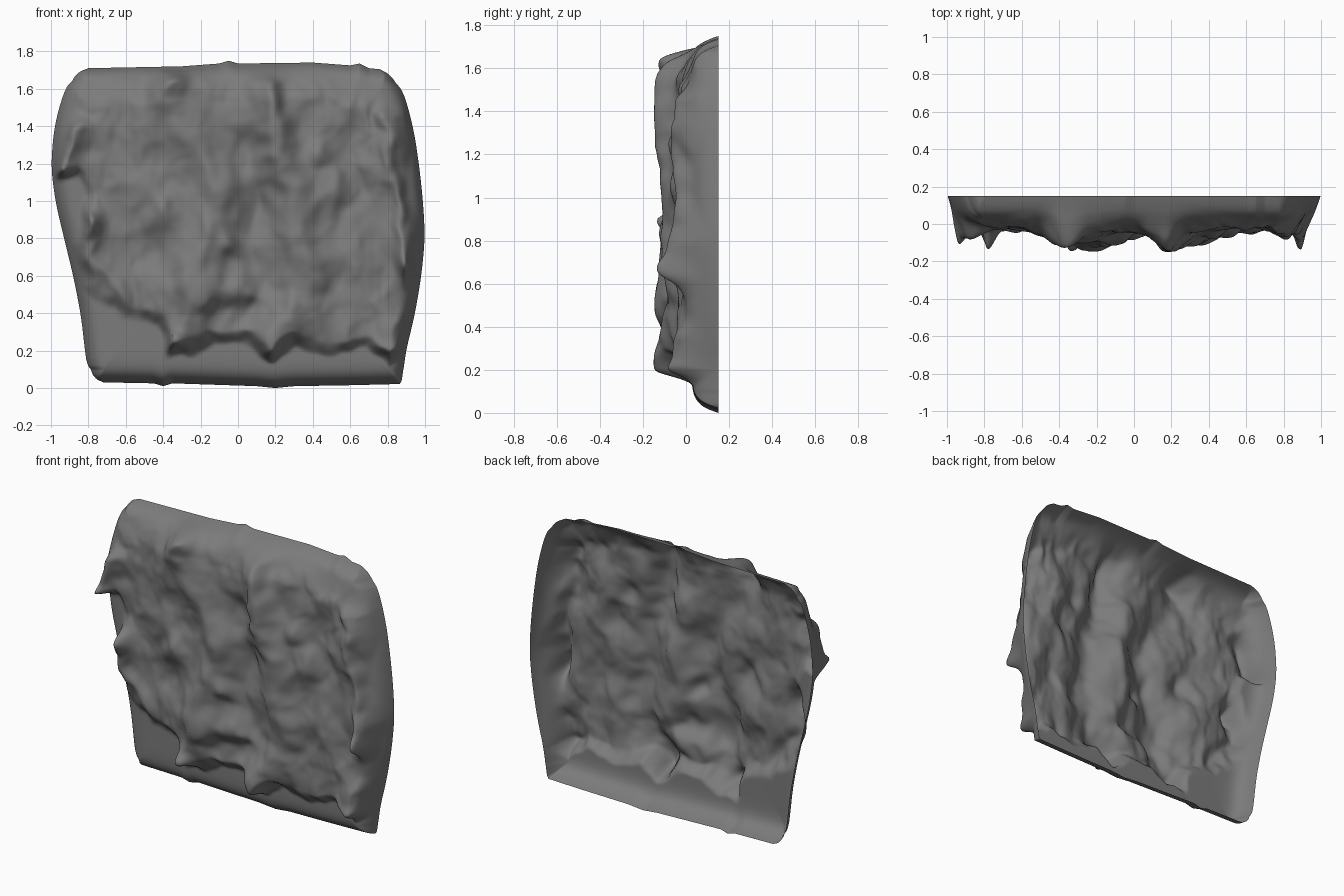
import bpy, bmesh, math
from mathutils import Vector, noise

if "Cube" in bpy.data.objects:
    bpy.data.objects.remove(bpy.data.objects["Cube"])

NX, NZ = 180, 170

# Outline: half-silhouettes as (height fraction, x) and edges as (x, z)
LEFT = [(0, -.72), (.012, -.77), (.035, -.8), (.06, -.81), (.22, -.84), (.34, -.88), (.46, -.93),
        (.57, -.975), (.68, -1.0), (.8, -.985), (.9, -.945), (.96, -.905), (.985, -.87), (1, -.8)]
RIGHT = [(0, .865), (.015, .88), (.1, .895), (.22, .945), (.34, .98), (.46, 1.0), (.57, .99),
         (.68, .97), (.8, .94), (.9, .90), (.95, .87), (.98, .83), (1, .76)]
TOP = [(-1, 1.7), (-.8, 1.71), (-.3, 1.72), (-.1, 1.735), (-.05, 1.75), (0, 1.735), (.4, 1.74),
       (.6, 1.725), (.65, 1.735), (.7, 1.71), (1, 1.68)]
BOTTOM = [(-1, .04), (-.7, .03), (-.45, .025), (-.4, .01), (-.35, .025), (.1, .01), (.2, 0),
          (.3, .01), (.6, .015), (1, .025)]

# Boundary of the rocky area, seen from the front
ROCK = [(-.95, 1.36), (-.98, 1.13), (-.86, 1.13), (-.79, 1.03), (-.84, .9), (-.87, .78), (-.82, .56),
        (-.62, .42), (-.43, .37), (-.40, .18), (-.28, .17), (-.15, .27), (.04, .24), (.18, .14),
        (.3, .24), (.7, .22), (.8, .14), (.88, .2), (.92, .6), (.97, .8), (.91, 1.0), (.89, 1.47),
        (.75, 1.56), (.2, 1.67), (-.15, 1.68), (-.4, 1.69), (-.5, 1.6), (-.85, 1.57)]

# Ridges: (path, width, height)
RIDGES = [
    ([(-.35, 1.6), (-.28, 1.4), (-.2, 1.22), (-.14, 1.08), (-.16, .9), (-.17, .7), (-.22, .48), (-.34, .25)], .12, .08),
    ([(.18, 1.52), (.21, 1.27), (.3, 1.06), (.35, .8), (.35, .55), (.27, .36), (.19, .22)], .12, .085),
    ([(.18, 1.58), (.2, 1.25)], .05, .04),
    ([(-.35, .5), (-.1, .52), (.02, .5)], .07, .04),
    ([(-.45, 1.5), (-.5, 1.2), (-.42, .94), (-.3, .72)], .09, .035),
    ([(.83, 1.45), (.84, 1.15), (.88, .9), (.89, .66)], .055, .05),
    ([(.6, .7), (.75, .45), (.82, .22)], .09, .03),
    ([(.45, 1.25), (.5, 1.05)], .08, .04),
    ([(-.85, 1.35), (-.93, 1.16)], .06, .07),
    ([(-.8, .9), (-.8, .7), (-.65, .5)], .06, .045),
]
# Single lumps and hollows: (x, z, width, height)
LUMPS = [(-.35, 1.66, .055, .1), (-.94, 1.15, .045, .07), (-.81, .87, .05, .08), (.89, .67, .055, .07),
         (.45, 1.25, .06, .03), (-.05, .77, .06, .04), (-.41, .93, .07, .03), (-.34, .23, .06, .06),
         (.18, .2, .07, .07), (.82, .2, .06, .05),
         (.11, .97, .13, -.035), (.1, .66, .1, -.03), (-.55, .75, .16, -.03), (.62, 1.05, .15, -.02),
         (0, 1.3, .11, -.025), (.6, 1.4, .13, -.015), (.1, .4, .09, -.03)]


def lerp_table(tab, t):
    for (a, p), (b, q) in zip(tab, tab[1:]):
        if t <= b:
            return p + (q - p) * max(0, (t - a) / (b - a))
    return tab[-1][1]


def smooth_table(tab, t, r):
    # local averaging rounds the joints of the profile
    return sum(lerp_table(tab, max(tab[0][0], min(tab[-1][0], t + k * r))) for k in (-1, -.5, 0, .5, 1)) / 5


def seg_dist(x, z, a, b):
    dx, dz = b[0] - a[0], b[1] - a[1]
    k = max(0, min(1, ((x - a[0]) * dx + (z - a[1]) * dz) / (dx * dx + dz * dz)))
    return math.hypot(x - a[0] - k * dx, z - a[1] - k * dz)


def rock_mask(x, z):
    inside, d = False, 9
    for a, b in zip(ROCK, ROCK[1:] + ROCK[:1]):
        d = min(d, seg_dist(x, z, a, b))
        if (a[1] > z) != (b[1] > z) and x < (b[0] - a[0]) * (z - a[1]) / (b[1] - a[1]) + a[0]:
            inside = not inside
    width = .075 + .11 * max(0, min(1, (z - 1.25) / .2))
    s = max(0, min(1, .4 + (d if inside else -d) / width))
    return s * s * (3 - 2 * s)


def relief(x, z):
    # broad base, ridges and lumps, then two scales of rock texture
    h = .042 + .012 * math.exp(-(x / .5) ** 2)
    for path, width, height in RIDGES:
        d = min(seg_dist(x, z, a, b) for a, b in zip(path, path[1:]))
        h += height * math.exp(-(d / width) ** 2)
    for lx, lz, width, height in LUMPS:
        h += height * math.exp(-((x - lx) ** 2 + (z - lz) ** 2) / width ** 2)
    h += .032 * noise.noise(Vector((x * 6, z * 4.5, 1)))
    h += .014 * noise.noise(Vector((x * 13, z * 9, 7)))
    h += .004 * noise.noise(Vector((x * 28, z * 18, 2)))
    return h


def ease(s):
    # denser rows near the rim
    return s - .6 * math.sin(2 * math.pi * s) / (2 * math.pi)


# Rock panel: one open relief sheet with a rounded rim turned back
bm = bmesh.new()
rows = []
for j in range(NZ + 1):
    t = ease(j / NZ)
    r = min(.04, t, 1 - t)
    lx, rx = smooth_table(LEFT, t, r), smooth_table(RIGHT, t, r)
    row = []
    for i in range(NX + 1):
        x = lx + (rx - lx) * ease(i / NX)
        # edge ripples fade away from the rim
        flat = min(1, 4 * min(t, 1 - t))
        lo = lerp_table(BOTTOM, x) * (1 - flat) + .015 * flat
        hi = lerp_table(TOP, x) * (1 - flat) + 1.725 * flat
        z = lo + (hi - lo) * t
        d = max(0, min(x - lx, rx - x, (hi - lo) * t, (hi - lo) * (1 - t)))
        y = .15 - .125 * (1 - math.exp(-d / .035))
        w = noise.noise_vector(Vector((x * 5, z * 4.5, 3))) * .05
        w += noise.noise_vector(Vector((x * 12, z * 10, 9))) * .02
        wx, wz = x + w.x * min(1, d / .1), z + w.y * min(1, d / .1)
        y -= rock_mask(wx, wz) * relief(wx, wz) * min(1, d / .03)
        if y < -.12:
            y = -.12 - .032 * math.tanh((-.12 - y) / .032)
        row.append(bm.verts.new((x, y, z)))
    rows.append(row)
for r, s in zip(rows, rows[1:]):
    for i in range(NX):
        bm.faces.new((r[i], r[i + 1], s[i + 1], s[i]))
bmesh.ops.smooth_vert(bm, verts=[v for v in bm.verts if not v.is_boundary], factor=.5,
                      use_axis_x=False, use_axis_y=True, use_axis_z=False)
mesh = bpy.data.meshes.new("rock_panel")
bm.to_mesh(mesh)
bm.free()
mesh.shade_smooth()
stone = bpy.data.materials.new("dark_stone")
stone.diffuse_color = (.2, .2, .2, 1)
stone.use_nodes = True
stone.node_tree.nodes["Principled BSDF"].inputs["Base Color"].default_value = stone.diffuse_color
mesh.materials.append(stone)
panel = bpy.data.objects.new("rock_panel", mesh)
bpy.context.collection.objects.link(panel)
